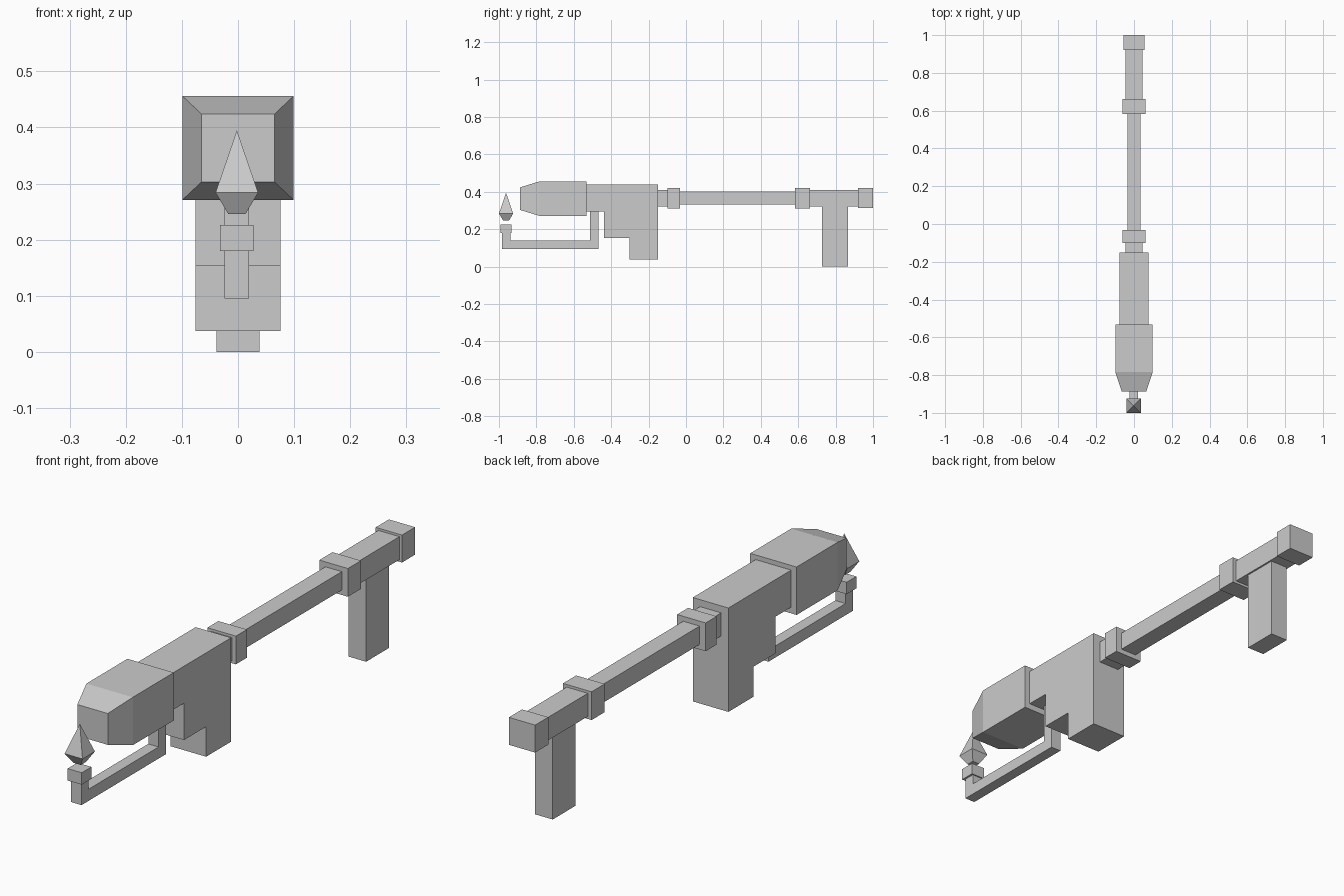
import bpy

if "Cube" in bpy.data.objects:
    bpy.data.objects.remove(bpy.data.objects["Cube"])


def mesh_object(name, verts, faces):
    mesh = bpy.data.meshes.new(name)
    mesh.from_pydata(verts, [], faces)
    obj = bpy.data.objects.new(name, mesh)
    bpy.context.collection.objects.link(obj)
    return obj


def skin_rings(name, rings):
    """Join a run of equal-sized vertex loops and cap both ends."""
    n = len(rings[0])
    verts = [v for ring in rings for v in ring]
    faces = [tuple(range(n))[::-1], tuple(range(len(verts) - n, len(verts)))]
    for r in range(len(rings) - 1):
        for i in range(n):
            a, b = r * n + i, r * n + (i + 1) % n
            faces.append((a, b, b + n, a + n))
    return mesh_object(name, verts, faces)


def extrude_profile(name, profile, half, x=0.0):
    """Extrude a counter-clockwise (y, z) outline along x."""
    return skin_rings(name, [[(x + s * half, y, z) for y, z in profile] for s in (-1, 1)])


def box(name, half, y0, y1, z0, z1, x=0.0):
    return extrude_profile(name, [(y0, z0), (y1, z0), (y1, z1), (y0, z1)], half, x)


def section(half, y, z0, z1):
    return [(-half, y, z0), (-half, y, z1), (half, y, z1), (half, y, z0)]


def square(half, z, x, y):
    return [(x - half, y - half, z), (x + half, y - half, z),
            (x + half, y + half, z), (x - half, y + half, z)]


# Tapered muzzle
skin_rings("nozzle", [section(0.065, -0.887, 0.303, 0.424),
                      section(0.099, -0.783, 0.271, 0.456),
                      section(0.099, -0.533, 0.271, 0.456)])

# Stepped main housing
extrude_profile("body", [(-0.533, 0.295), (-0.438, 0.295), (-0.438, 0.153),
                         (-0.303, 0.153), (-0.303, 0.037), (-0.15, 0.037),
                         (-0.15, 0.438), (-0.533, 0.438)], 0.076)

# Barrel sections and collars: name, half width, y range, z range
for part in [("neck", 0.045, -0.15, -0.10, 0.322, 0.411),
             ("front_collar", 0.061, -0.10, -0.033, 0.312, 0.421),
             ("tube", 0.035, -0.033, 0.583, 0.331, 0.402),
             ("rear_collar", 0.061, 0.583, 0.663, 0.312, 0.421),
             ("rear_tube", 0.045, 0.663, 0.92, 0.322, 0.411),
             ("end_cap", 0.056, 0.92, 1.0, 0.314, 0.420),
             ("grip", 0.038, 0.727, 0.867, 0.0, 0.325)]:
    box(*part)

# Pilot light: bent feed pipe, tip block and flame
PX = -0.002
extrude_profile("pilot_pipe", [(-0.983, 0.095), (-0.469, 0.095), (-0.469, 0.296),
                               (-0.513, 0.296), (-0.513, 0.14), (-0.939, 0.14),
                               (-0.939, 0.182), (-0.983, 0.182)], 0.022, PX)
box("pilot_tip", 0.03, -0.993, -0.934, 0.18, 0.226, PX)

low, mid = square(0.0155, 0.246, PX, -0.962), square(0.038, 0.284, PX, -0.962)
sides = [(i, (i + 1) % 4, 4 + (i + 1) % 4, 4 + i) for i in range(4)]
point = [(4 + i, 4 + (i + 1) % 4, 8) for i in range(4)]
mesh_object("pilot_flame", low + mid + [(PX, -0.962, 0.395)], [(3, 2, 1, 0)] + sides + point)
